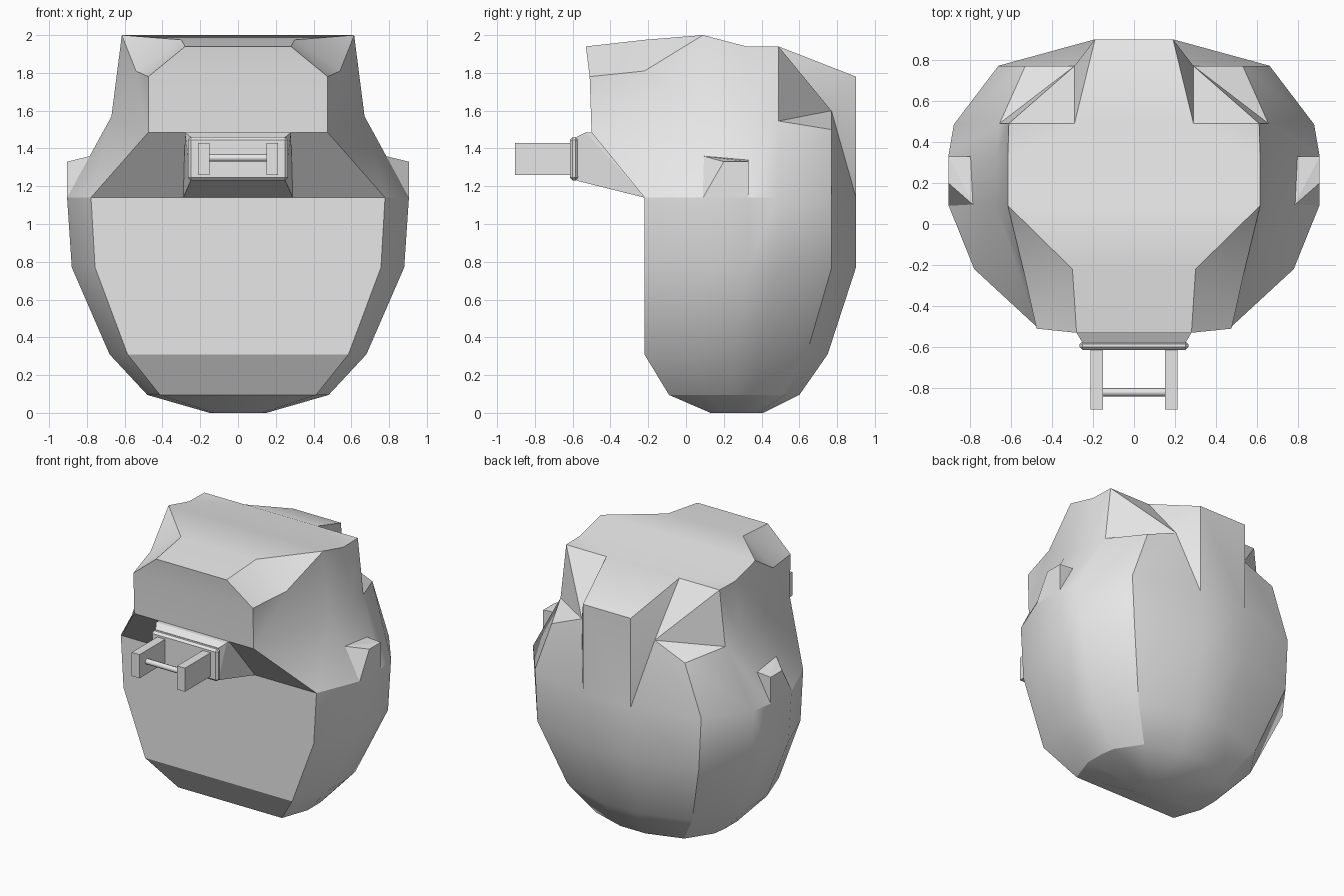
import bpy, bmesh, math
from mathutils import Vector

default_cube = bpy.data.objects.get("Cube")
if default_cube:
    bpy.data.objects.remove(default_cube, do_unlink=True)

# Single plain grey material
grey = bpy.data.materials.new("plain_grey")
grey.use_nodes = True
colour = (0.8, 0.8, 0.8, 1)
grey.diffuse_color = colour
grey.node_tree.nodes["Principled BSDF"].inputs["Base Color"].default_value = colour


def finish(name, bm, smooth_angle=None):
    """Turn a bmesh into a named, coloured object."""
    bmesh.ops.recalc_face_normals(bm, faces=bm.faces)
    mesh = bpy.data.meshes.new(name)
    bm.to_mesh(mesh)
    bm.free()
    mesh.materials.append(grey)
    obj = bpy.data.objects.new(name, mesh)
    bpy.context.collection.objects.link(obj)
    if smooth_angle:
        bpy.ops.object.select_all(action="DESELECT")
        obj.select_set(True)
        bpy.context.view_layer.objects.active = obj
        bpy.ops.object.shade_smooth_by_angle(angle=math.radians(smooth_angle))
    return obj


def hull(name, points):
    bm = bmesh.new()
    for point in points:
        bm.verts.new(point)
    result = bmesh.ops.convex_hull(bm, input=bm.verts)
    loose = [v for v in bm.verts if not v.link_faces]
    bmesh.ops.delete(bm, geom=loose, context="VERTS")
    bmesh.ops.dissolve_limit(bm, angle_limit=0.01, verts=bm.verts, edges=bm.edges)
    return finish(name, bm)


def box(name, low, high, bevel=0):
    low, high = Vector(low), Vector(high)
    bm = bmesh.new()
    bmesh.ops.create_cube(bm, size=1)
    for v in bm.verts:
        v.co = (low + high) / 2 + v.co * (high - low)
    if bevel:
        bmesh.ops.bevel(bm, geom=bm.edges[:], offset=bevel, segments=1, affect="EDGES")
    return finish(name, bm)


# Body: every point exists as a left and right pair
bm = bmesh.new()
left, right = {}, {}


def point(key, x, y, z):
    left[key] = bm.verts.new((x, y, z))
    right[key] = bm.verts.new((-x, y, z))


def pair(*keys):
    """The same face on both sides."""
    for side in (left, right):
        bm.faces.new([side[k] for k in keys])


def across(a, b):
    """A face that spans the middle."""
    bm.faces.new([left[a], left[b], right[b], right[a]])


# Lower bowl: one outline scaled by width, front and back at each height
outline = [(0.86, 0), (1, 0.28), (1, 0.49), (0.97, 0.63), (0.73, 0.885), (0.21, 1)]
levels = [(0, 0.15, 0.13, 0.41), (0.095, 0.48, -0.09, 0.6), (0.31, 0.68, -0.22, 0.75),
          (0.77, 0.88, -0.22, 0.9), (1.14, 0.905, -0.22, 0.9)]
for row, (height, width, front, back) in enumerate(levels):
    for column, (across_part, depth_part) in enumerate(outline):
        point((row, column), width * across_part, front + (back - front) * depth_part, height)

last = len(outline) - 1
top_row = len(levels) - 1
for row in range(top_row):
    for column in range(last):
        pair((row, column), (row, column + 1), (row + 1, column + 1), (row + 1, column))
    across((row, 0), (row + 1, 0))
    across((row, last), (row + 1, last))
bm.faces.new([left[0, c] for c in range(last + 1)]
             + [right[0, c] for c in reversed(range(last + 1))])

# Upper head: brow, crown and stepped back
point("chin", 0.475, -0.5, 1.485)
point("temple", 0.67, 0.09, 1.57)
point("side", 0.67, 0.33, 1.57)
point("step", 0.655, 0.49, 1.545)
point("rear_corner", 0.53, 0.77, 1.5)
point("notch", 0.29, 0.77, 1.6)
point("brow", 0.475, -0.51, 1.78)
point("shoulder", 0.54, -0.22, 1.81)
point("crown_front", 0.28, -0.53, 1.94)
point("crown_fold", 0.3, -0.22, 1.975)
point("crown_peak", 0.615, 0.09, 2.0)
point("crown_dip", 0.615, 0.32, 1.94)
point("crown_rear", 0.61, 0.49, 1.94)
point("ridge_root", 0.29, 0.49, 1.94)
point("ridge_end", 0.19, 0.9, 1.78)

# Cheeks rising from the bowl
rim = [(top_row, c) for c in range(last + 1)]
upper = ["chin", "temple", "side", "step", "rear_corner", "notch"]
for c in range(last):
    pair(rim[c], rim[c + 1], upper[c + 1], upper[c])
for face in (
    ("chin", "brow", "shoulder"), ("chin", "shoulder", "temple"),
    ("shoulder", "crown_peak", "temple"),
    ("temple", "crown_peak", "crown_dip", "side"),
    ("side", "crown_dip", "crown_rear", "step"),
    ("brow", "crown_front", "crown_fold", "shoulder"),
    ("shoulder", "crown_fold", "crown_peak"),
    ("crown_dip", "crown_rear", "ridge_root"),
    ("ridge_root", "crown_rear", "notch"), ("crown_rear", "step", "notch"),
    ("step", "rear_corner", "notch"),
    ("ridge_root", "notch", "ridge_end"), ("ridge_end", "notch", rim[last]),
):
    pair(*face)

# Central strips from overhang over the crown to the rear ridge
strip = [rim[0], "chin", "brow", "crown_front", "crown_fold", "crown_peak",
         "crown_dip", "ridge_root", "ridge_end", rim[last]]
for a, b in zip(strip, strip[1:]):
    across(a, b)
finish("body", bm, smooth_angle=30)

# Socket that carries the front bracket
hull("socket", [(s * x, y, z) for s in (-1, 1) for x, y, z in (
    (0.29, -0.22, 1.14), (0.28, -0.5, 1.485), (0.28, -0.53, 1.485),
    (0.25, -0.58, 1.23), (0.25, -0.58, 1.46))])
box("socket_plate", (-0.265, -0.615, 1.23), (0.265, -0.57, 1.46), bevel=0.015)

for side, label in ((1, "left"), (-1, "right")):
    # Small wedge ear
    hull(label + "_ear", [(side * x, y, z) for x, y, z in (
        (0.905, 0.09, 1.14), (0.905, 0.33, 1.14), (0.905, 0.2, 1.33),
        (0.905, 0.33, 1.33), (0.78, 0.09, 1.36), (0.78, 0.33, 1.34))])
    # Bracket prong
    xs = sorted((side * 0.15, side * 0.212))
    box(label + "_prong", (xs[0], -0.905, 1.26), (xs[1], -0.6, 1.43))

# Pin between the prongs
bm = bmesh.new()
bmesh.ops.create_cone(bm, cap_ends=True, segments=8, radius1=0.02, radius2=0.02, depth=0.32)
for v in bm.verts:
    x, y, z = v.co
    v.co = (z, y - 0.82, x + 1.35)
finish("pin", bm, smooth_angle=50)
